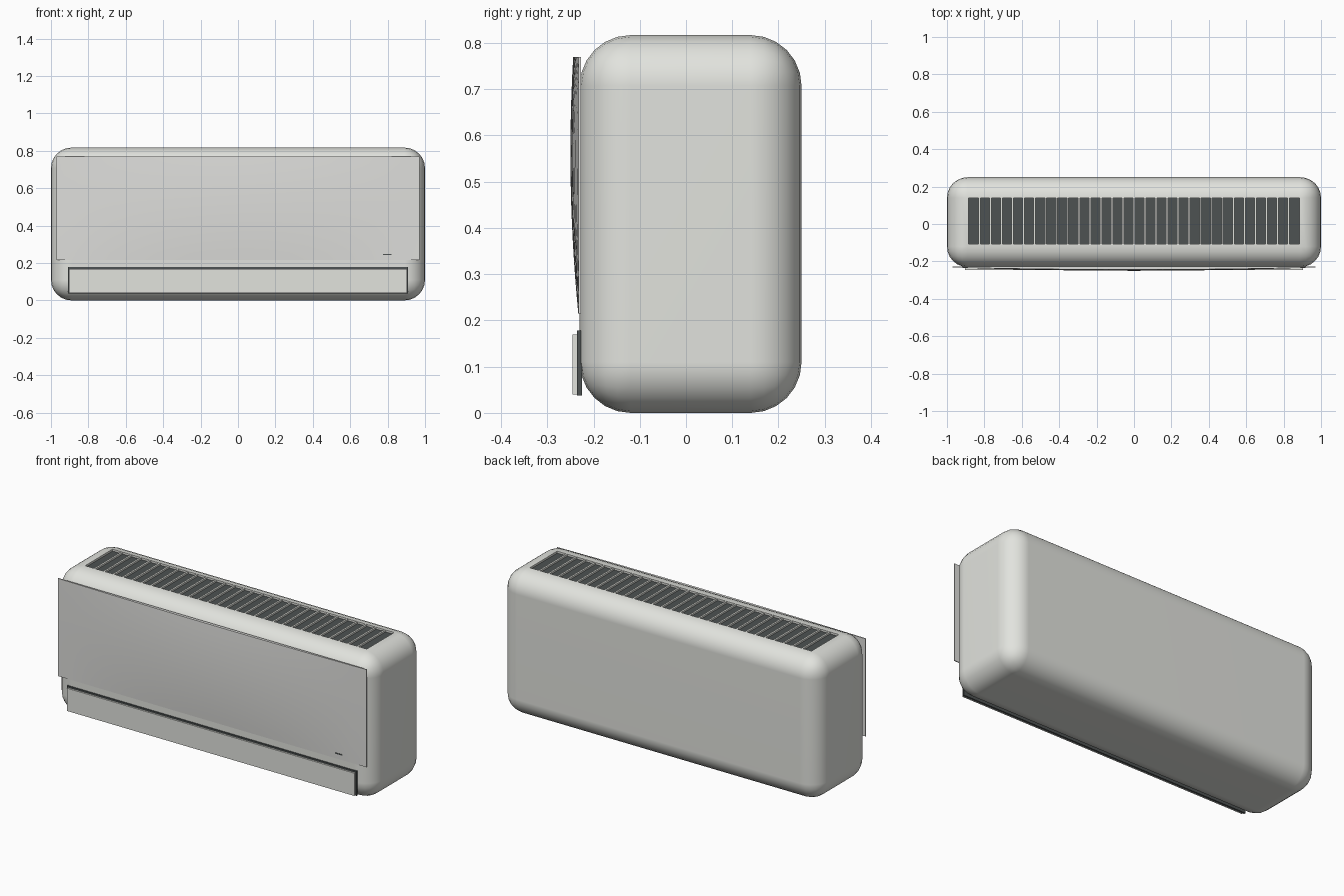
import bpy, bmesh, math

if "Cube" in bpy.data.objects:
    bpy.data.objects.remove(bpy.data.objects["Cube"])

def material(name, rgb):
    m = bpy.data.materials.new(name)
    m.diffuse_color = (*rgb, 1)
    m.use_nodes = True
    m.node_tree.nodes["Principled BSDF"].inputs["Base Color"].default_value = m.diffuse_color
    return m

WHITE = material("warm_white", (0.76, 0.77, 0.73))
PANEL = material("panel_white", (0.74, 0.74, 0.72))
DARK = material("dark_grey", (0.075, 0.085, 0.085))

def activate(ob):
    bpy.ops.object.select_all(action='DESELECT')
    ob.select_set(True)
    bpy.context.view_layer.objects.active = ob

def finish(name, bm, mat):
    bmesh.ops.recalc_face_normals(bm, faces=bm.faces)
    me = bpy.data.meshes.new(name)
    bm.to_mesh(me)
    bm.free()
    me.materials.append(mat)
    ob = bpy.data.objects.new(name, me)
    bpy.context.collection.objects.link(ob)
    return ob

def add_box(bm, lo, hi):
    vs = bmesh.ops.create_cube(bm, size=1)["verts"]
    for v in vs:
        for i in range(3):
            v.co[i] = lo[i] + (v.co[i] + 0.5) * (hi[i] - lo[i])

def box(name, lo, hi, mat):
    bm = bmesh.new()
    add_box(bm, lo, hi)
    return finish(name, bm, mat)

def apply_all(ob):
    activate(ob)
    for m in list(ob.modifiers):
        bpy.ops.object.modifier_apply(modifier=m.name)

TOP = 0.817
VX, VY0, VY1, DEPTH = 0.885, -0.108, 0.138, 0.014

# Rounded casing with a shallow recess for the intake grille
body = box("casing", (-1, -0.23, 0), (1, 0.25, TOP), WHITE)
bev = body.modifiers.new("round", 'BEVEL')
bev.width, bev.segments = 0.11, 6
cutter = box("vent_cutter", (-VX, VY0, TOP - DEPTH), (VX, VY1, TOP + 0.1), WHITE)
cutter.hide_render = True
cut = body.modifiers.new("vent", 'BOOLEAN')
cut.object, cut.operation, cut.solver = cutter, 'DIFFERENCE', 'EXACT'
apply_all(body)
bpy.data.objects.remove(cutter, do_unlink=True)
activate(body)
bpy.ops.object.shade_smooth_by_angle(angle=math.radians(35))
wn = body.modifiers.new("flat_sides", 'WEIGHTED_NORMAL')
wn.keep_sharp = True

# Dark floor and slats of the intake grille
box("grille_floor", (-VX, VY0, TOP - DEPTH - 0.002), (VX, VY1, TOP - DEPTH + 0.003), DARK)
bm = bmesh.new()
cells = 30
for i in range(1, cells):
    x = -VX + i * 2 * VX / cells
    add_box(bm, (x - 0.005, VY0, TOP - DEPTH), (x + 0.005, VY1, TOP - 0.001))
finish("grille_slats", bm, WHITE)

# Front panel, gently bulged both across and up
PX, Z0, Z1, BACK = 0.97, 0.215, 0.77, -0.227

def panel_y(x, z):
    t = (z - Z0) / (Z1 - Z0)
    bulge = 0.001 + 0.0543 * t - 0.0433 * t * t
    return -0.232 - bulge * (1 - (x / PX) ** 2)

bm = bmesh.new()
bmesh.ops.create_grid(bm, x_segments=20, y_segments=14, size=1)
for v in bm.verts:
    x, z = v.co.x * PX, Z0 + (v.co.y + 1) / 2 * (Z1 - Z0)
    v.co = (x, panel_y(x, z), z)
ext = bmesh.ops.extrude_face_region(bm, geom=bm.faces[:])
for g in ext["geom"]:
    if isinstance(g, bmesh.types.BMVert):
        g.co.y = BACK
panel = finish("front_panel", bm, PANEL)
activate(panel)
bpy.ops.object.shade_smooth_by_angle(angle=math.radians(30))

# Air outlet and its closed flap
box("outlet", (-0.91, -0.236, 0.038), (0.91, -0.225, 0.178), DARK)
box("outlet_flap", (-0.903, -0.246, 0.04), (0.903, -0.2345, 0.169), WHITE)

# Small indicator strip on the panel
y = panel_y(0.795, 0.245)
box("indicator", (0.775, y - 0.002, 0.242), (0.82, y + 0.004, 0.248), DARK)
